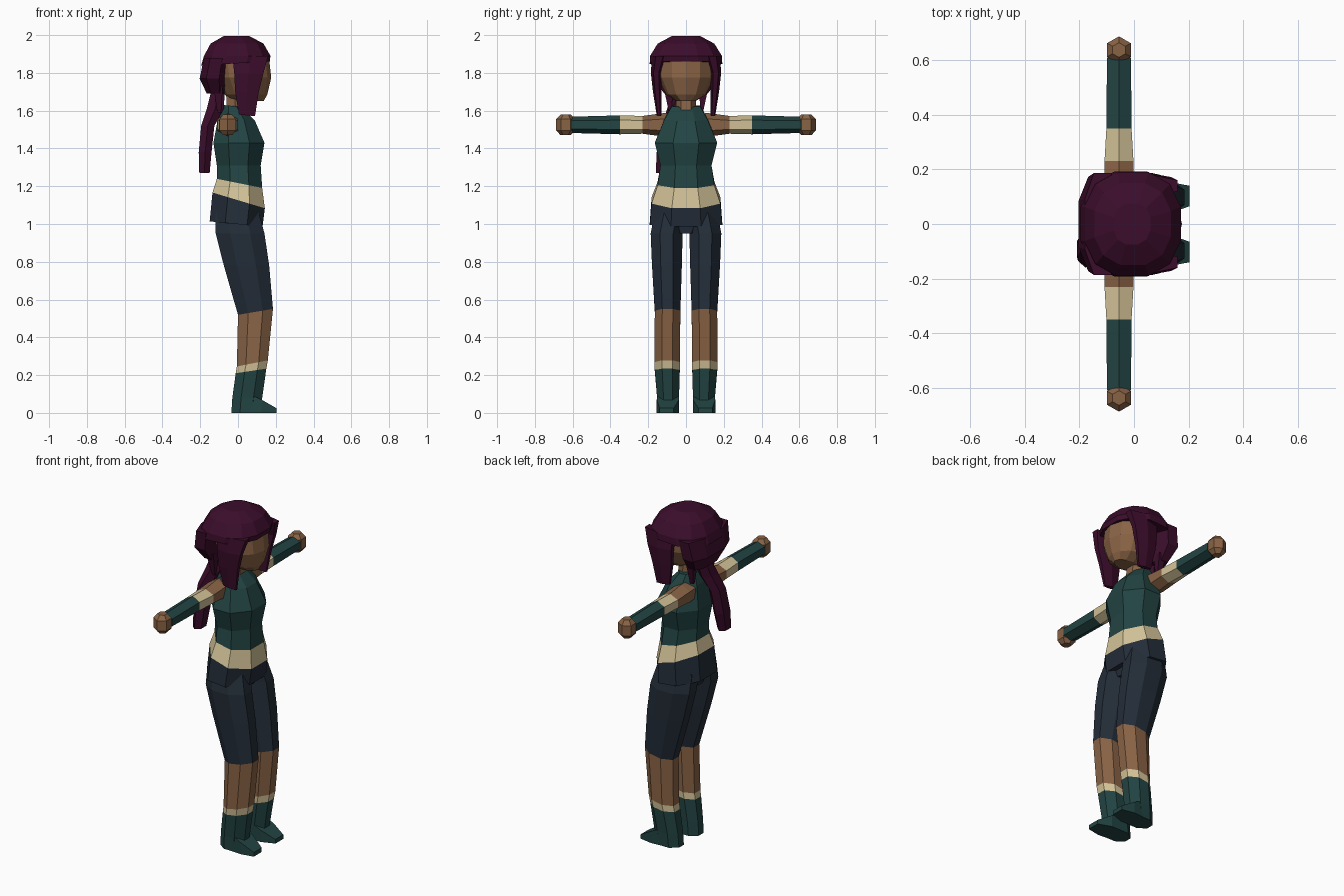
import bpy, bmesh, math


def material(name, rgb):
    m = bpy.data.materials.new(name)
    m.diffuse_color = (*rgb, 1)
    return m


SKIN = material("brown skin", (0.25, 0.125, 0.06))
CREAM = material("cream cloth", (0.65, 0.54, 0.31))
GREEN = material("dark green cloth", (0.016, 0.058, 0.056))
NAVY = material("navy cloth", (0.017, 0.026, 0.040))
HAIR = material("plum hair", (0.044, 0.004, 0.024))


def loft(name, rings, mats, sides=8, flat=True, tilt_axis=True, power=1.0, along="z"):
    """Skin rings (position, u min, u max, v min, v max, tilt).
    u, v are x, y for lofts along z; x, z along y; y, z along x.
    mats holds one material per band between rings."""
    palette = list(dict.fromkeys(mats))
    bm = bmesh.new()
    loops = []
    off = math.pi / sides if flat else 0
    pts = [(math.cos(off + i * math.tau / sides), math.sin(off + i * math.tau / sides))
           for i in range(sides)]
    pts = [tuple(math.copysign(abs(c) ** power, c) for c in p) for p in pts]
    mu, mv = max(abs(p[0]) for p in pts), max(abs(p[1]) for p in pts)
    for p, u0, u1, v0, v1, tilt in rings:
        loop = []
        for c, s in pts:
            u = (u0 + u1) / 2 + c / mu * (u1 - u0) / 2
            v = (v0 + v1) / 2 + s / mv * (v1 - v0) / 2
            w = p + tilt * (u - (u0 + u1) / 2)
            co = {"z": (u, v, w), "y": (u, w, v), "x": (w, u, v)}[along]
            loop.append(bm.verts.new(co))
        loops.append(loop)
    for k in range(len(loops) - 1):
        a, b = loops[k], loops[k + 1]
        for i in range(sides):
            j = (i + 1) % sides
            f = bm.faces.new((a[i], a[j], b[j], b[i]))
            f.material_index = palette.index(mats[k])
    bm.faces.new(loops[0]).material_index = palette.index(mats[0])
    bm.faces.new(loops[-1]).material_index = palette.index(mats[-1])
    bmesh.ops.recalc_face_normals(bm, faces=bm.faces)
    me = bpy.data.meshes.new(name)
    bm.to_mesh(me)
    bm.free()
    for m in palette:
        me.materials.append(m)
    ob = bpy.data.objects.new(name, me)
    bpy.context.collection.objects.link(ob)
    return ob


def sided(s, a, b):
    """Range a..b on the +y or -y side."""
    return (a, b) if s > 0 else (-b, -a)


def sym(z, x0, x1, h, tilt=0):
    return (z, x0, x1, -h, h, tilt)


# torso: sleeveless top, waist sash and overskirt
loft("torso", [
    sym(1.00, -0.15, 0.13, 0.192, -0.10),
    sym(1.125, -0.135, 0.142, 0.182, -0.30),
    sym(1.215, -0.112, 0.128, 0.15, -0.20),
    sym(1.31, -0.112, 0.12, 0.135),
    sym(1.43, -0.13, 0.14, 0.165),
    sym(1.555, -0.105, 0.09, 0.115, -0.1),
    sym(1.625, -0.08, 0.02, 0.075, -0.1),
], [NAVY, CREAM, GREEN, GREEN, GREEN, GREEN])

# neck and head
loft("neck", [sym(1.56, -0.06, 0.04, 0.055), sym(1.72, -0.06, 0.02, 0.05)], [SKIN], 6)
head = loft("head", [
    sym(1.65, -0.04, 0.135, 0.05),
    sym(1.685, -0.07, 0.155, 0.105),
    sym(1.775, -0.12, 0.176, 0.148),
    sym(1.87, -0.13, 0.165, 0.15),
    sym(1.93, -0.10, 0.12, 0.12),
], [SKIN] * 4, 12, flat=False)

# hair cap and back curtain
loft("hair_cap", [
    sym(1.85, -0.195, 0.168, 0.192, 0.06),
    sym(1.89, -0.18, 0.172, 0.19),
    sym(1.955, -0.145, 0.135, 0.15),
    sym(1.995, -0.075, 0.06, 0.075),
], [HAIR] * 3, 12, power=0.85)
loft("hair_back", [
    sym(1.69, -0.165, -0.075, 0.115),
    sym(1.77, -0.203, -0.065, 0.172),
    sym(1.88, -0.18, -0.05, 0.186),
], [HAIR] * 2, 8, power=0.8)

# tail of hair hanging behind one shoulder
loft("hair_tail", [
    (1.27, -0.205, -0.15, -0.16, -0.06, 0),
    (1.38, -0.208, -0.14, -0.155, -0.03, 0),
    (1.52, -0.195, -0.125, -0.13, -0.01, 0),
    (1.61, -0.165, -0.075, -0.10, 0.02, 0),
    (1.71, -0.14, -0.07, -0.06, 0.05, 0),
], [HAIR] * 4, 6)

for s, side in ((1, "left"), (-1, "right")):
    # side locks framing the face
    loft(side + "_hair_lock", [
        (1.575, 0.005, 0.09, *sided(s, 0.13, 0.155), -0.1),
        (1.70, -0.015, 0.11, *sided(s, 0.13, 0.175), 0),
        (1.80, -0.02, 0.135, *sided(s, 0.13, 0.186), 0),
        (1.89, -0.03, 0.16, *sided(s, 0.10, 0.18), 0),
    ], [HAIR] * 3, 6)
    # thin nape strands
    loft(side + "_hair_strand", [
        (1.59, -0.11, -0.09, *sided(s, 0.075, 0.09), 0),
        (1.73, -0.13, -0.08, *sided(s, 0.07, 0.12), 0),
    ], [HAIR], 4)

    # arm: bare shoulder, cream cuff, green sleeve
    arm = [(0.06, 0.05, 0.06), (0.12, 0.055, 0.062), (0.23, 0.053, 0.047),
           (0.35, 0.046, 0.05), (0.61, 0.044, 0.043)]
    loft(side + "_arm", [(s * y, -0.055 - u, -0.055 + u, 1.525 - v, 1.525 + v, 0)
                         for y, u, v in arm],
         [SKIN, SKIN, CREAM, GREEN], 6, along="y")
    # hand
    loft(side + "_hand", [
        (1.525 + z, -0.055 - r * 0.866, -0.055 + r * 0.866, s * 0.637 - r, s * 0.637 + r, 0)
        for z, r in ((-0.055, 0.027), (-0.03, 0.05), (0.03, 0.05), (0.055, 0.027))],
        [SKIN] * 3, 6)

    # leg: boot, cream trim, bare shin, trousers
    loft(side + "_leg", [
        (0.0, -0.035, 0.12, *sided(s, 0.037, 0.15), 0),
        (0.08, -0.03, 0.128, *sided(s, 0.037, 0.153), 0),
        (0.222, -0.012, 0.15, *sided(s, 0.033, 0.165), 0.15),
        (0.262, -0.006, 0.158, *sided(s, 0.032, 0.168), 0.2),
        (0.535, 0.0, 0.185, *sided(s, 0.03, 0.165), 0.17),
        (0.78, -0.075, 0.165, *sided(s, 0.022, 0.18), 0),
        (0.95, -0.118, 0.14, *sided(s, 0.018, 0.187), 0),
        (1.06, -0.12, 0.11, *sided(s, 0.0, 0.165), 0),
    ], [GREEN, GREEN, CREAM, SKIN, NAVY, NAVY, NAVY])
    # toe of the boot
    loft(side + "_toe", [
        (0.06, *sided(s, 0.037, 0.15), 0.0, 0.10, 0),
        (0.125, *sided(s, 0.037, 0.155), 0.0, 0.07, 0),
        (0.203, *sided(s, 0.065, 0.14), 0.0, 0.025, 0),
    ], [GREEN] * 2, 4, along="x")

# crotch gusset joining the trouser legs
loft("trouser_seat", [sym(0.95, -0.09, 0.09, 0.07), sym(1.06, -0.125, 0.11, 0.16)], [NAVY])
